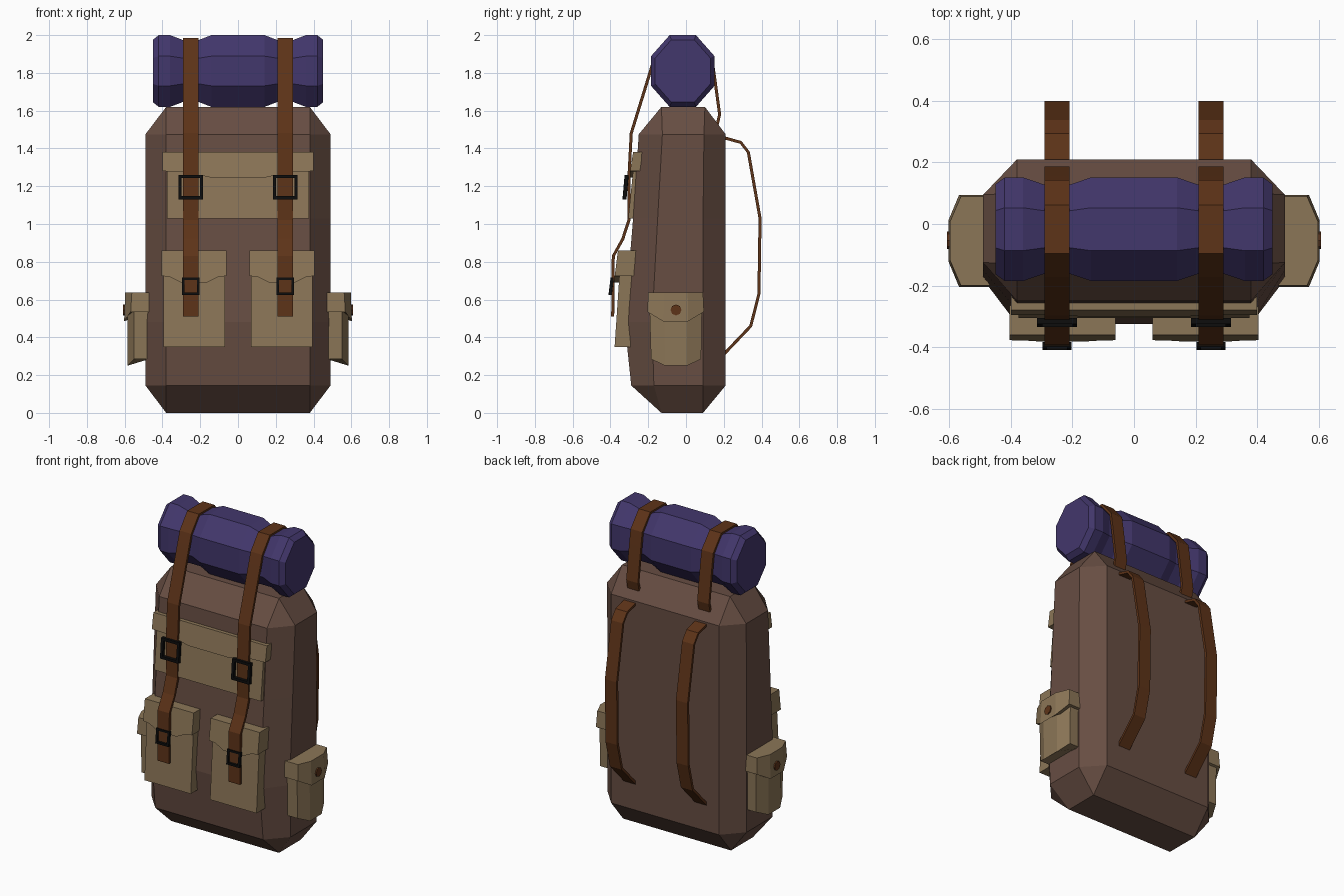
import bpy, bmesh, math
from mathutils import Vector

if "Cube" in bpy.data.objects:
    bpy.data.objects.remove(bpy.data.objects["Cube"])


def material(name, rgb):
    m = bpy.data.materials.new(name)
    m.diffuse_color = (*rgb, 1)
    m.use_nodes = True
    m.node_tree.nodes["Principled BSDF"].inputs["Base Color"].default_value = m.diffuse_color
    return m


CANVAS = material("brown_canvas", (0.135, 0.075, 0.055))
TAN = material("tan_canvas", (0.26, 0.18, 0.095))
ROLL = material("purple_cloth", (0.055, 0.038, 0.15))
LEATHER = material("leather", (0.11, 0.033, 0.009))
METAL = material("black_metal", (0.004, 0.004, 0.004))


def loft(name, rings, mat, mirror=False, closed=False):
    """Skin a list of equal-length point rings; cap the ends unless closed."""
    bm = bmesh.new()
    vs = [[bm.verts.new(p) for p in r] for r in rings]
    n = len(rings[0])
    pairs = list(zip(vs, vs[1:])) + ([(vs[-1], vs[0])] if closed else [])
    for a, b in pairs:
        for i in range(n):
            j = (i + 1) % n
            bm.faces.new((a[i], a[j], b[j], b[i]))
    if not closed:
        bm.faces.new(vs[0])
        bm.faces.new(vs[-1])
    bmesh.ops.remove_doubles(bm, verts=bm.verts, dist=1e-4)
    bmesh.ops.recalc_face_normals(bm, faces=bm.faces)
    me = bpy.data.meshes.new(name)
    bm.to_mesh(me)
    bm.free()
    me.materials.append(mat)
    ob = bpy.data.objects.new(name, me)
    bpy.context.collection.objects.link(ob)
    if mirror:
        ob.modifiers.new("mirror", 'MIRROR').use_mirror_merge = False
    return ob


def slab(name, outline, front, back, mat, mirror=False):
    """Leaning panel: an x-z outline between two y(z) lines."""
    return loft(name, [[(x, f(z), z) for x, z in outline] for f in (front, back)],
                mat, mirror)


def line(z0, y0, z1, y1):
    return lambda z: y0 + (y1 - y0) * (z - z0) / (z1 - z0)


def strap(name, path, x, width, thick, mat):
    """Flat band following a y-z path."""
    pts = [Vector(p) for p in path]
    rings = []
    for i, p in enumerate(pts):
        d = (pts[min(i + 1, len(pts) - 1)] - pts[max(i - 1, 0)]).normalized()
        n = Vector((-d.y, d.x)) * thick / 2
        a, b, w = p + n, p - n, width / 2
        rings.append([(x - w, *a), (x + w, *a), (x + w, *b), (x - w, *b)])
    return loft(name, rings, mat, mirror=True)


def buckle(name, x, y, z, size, bar, depth):
    """Square open frame."""
    h = size / 2
    rings = []
    for sx, sz in ((-1, -1), (1, -1), (1, 1), (-1, 1)):
        rings.append([(x + sx * r, y + dy + sz * 0.005, z + sz * r) for r, dy in
                      ((h, 0), (h, depth), (h - bar, depth), (h - bar, 0))])
    return loft(name, rings, METAL, mirror=True, closed=True)


# Main bag: chamfered box; (z, half width, inner half width, y front, inner, y back inner, back)
def bag_ring(z, w, wi, f, fi, bi, b):
    return [(-wi, f, z), (wi, f, z), (w, fi, z), (w, bi, z),
            (wi, b, z), (-wi, b, z), (-w, bi, z), (-w, fi, z)]


loft("bag_body", [bag_ring(*r) for r in (
    (0, .38, .38, -.13, -.13, .09, .09),
    (.145, .49, .38, -.29, -.17, .09, .21),
    (.48, .49, .38, -.325, -.18, .09, .21),
    (1.03, .49, .38, -.28, -.15, .09, .21),
    (1.475, .49, .38, -.25, -.125, .095, .21),
    (1.62, .38, .38, -.13, -.13, .10, .10))], CANVAS)

# Bedroll: octagonal roll pinched under the straps
half = [(.45, .87), (.42, 1), (.36, 1), (.29, .86), (.21, .86), (.14, 1)]
stations = [(-x, s) for x, s in half] + half[::-1]
k = 1 / math.cos(math.pi / 8)
loft("bedroll", [[(x, -.017 + .168 * k * s * math.cos(a), 1.81 + .19 * k * s * math.sin(a))
                  for a in [math.pi / 8 + i * math.pi / 4 for i in range(8)]]
                 for x, s in stations], ROLL)

# Upper front pocket and flap
slab("upper_pocket", [(-.375, 1.03), (.375, 1.03), (.375, 1.36), (-.375, 1.36)],
     line(1.03, -.306, 1.36, -.272), line(1.03, -.26, 1.36, -.23), TAN)
slab("upper_flap", [(-.4, 1.38), (.4, 1.38), (.4, 1.28), (.27, 1.275), (.14, 1.245),
                    (-.14, 1.245), (-.27, 1.275), (-.4, 1.28)],
     line(1.24, -.302, 1.38, -.28), line(1.24, -.25, 1.38, -.23), TAN)

# Lower front pockets and flaps
slab("lower_pocket", [(.068, .35), (.395, .35), (.395, .84), (.068, .84)],
     line(.35, -.378, .84, -.345), line(.35, -.295, .84, -.27), TAN, True)
slab("lower_flap", [(.06, .86), (.404, .86), (.404, .725), (.36, .72), (.3, .69),
                    (.165, .69), (.105, .72), (.06, .725)],
     line(.69, -.382, .86, -.36), line(.69, -.28, .86, -.265), TAN, True)


# Side pockets: bowed outward, with curved bottom and flap edge
def side_ring(x_out, y0, y1, z_edge, z_mid):
    q = (y1 - y0) * .28
    return [(.47, y0, z_edge), (x_out - .035, y0, z_edge), (x_out, y0 + q, z_mid),
            (x_out, y1 - q, z_mid), (x_out - .035, y1, z_edge), (.47, y1, z_edge)]


loft("side_pocket", [side_ring(.585, -.185, .08, .285, .25),
                     side_ring(.585, -.195, .085, .62, .62)], TAN, True)
loft("side_flap", [side_ring(.603, -.205, .095, .535, .485),
                   side_ring(.597, -.20, .09, .637, .637)], TAN, True)
loft("side_button", [[(x, -.053 + .029 * math.cos(i * math.pi / 4),
                       .545 + .029 * math.sin(i * math.pi / 4)) for i in range(8)]
                     for x in (.59, .608)], LEATHER, True)

# Long straps over the bedroll and down the front
strap("long_strap", [(.165, 1.525), (.178, 1.58), (.148, 1.80), (.135, 1.885), (.058, 1.978),
                     (-.092, 1.978), (-.165, 1.885), (-.185, 1.82), (-.29, 1.48),
                     (-.302, 1.25), (-.302, 1.02), (-.335, .92), (-.385, .83), (-.388, .51)],
      .25, .082, .016, LEATHER)

# Shoulder straps on the back
strap("shoulder_strap", [(.20, 1.457), (.29, 1.432), (.33, 1.38), (.392, 1.03), (.386, .63),
                         (.343, .46), (.20, .31)], .25, .082, .016, LEATHER)

# Buckles
buckle("upper_buckle", .25, -.33, 1.195, .13, .017, .02)
buckle("lower_buckle", .25, -.404, .67, .094, .014, .016)
